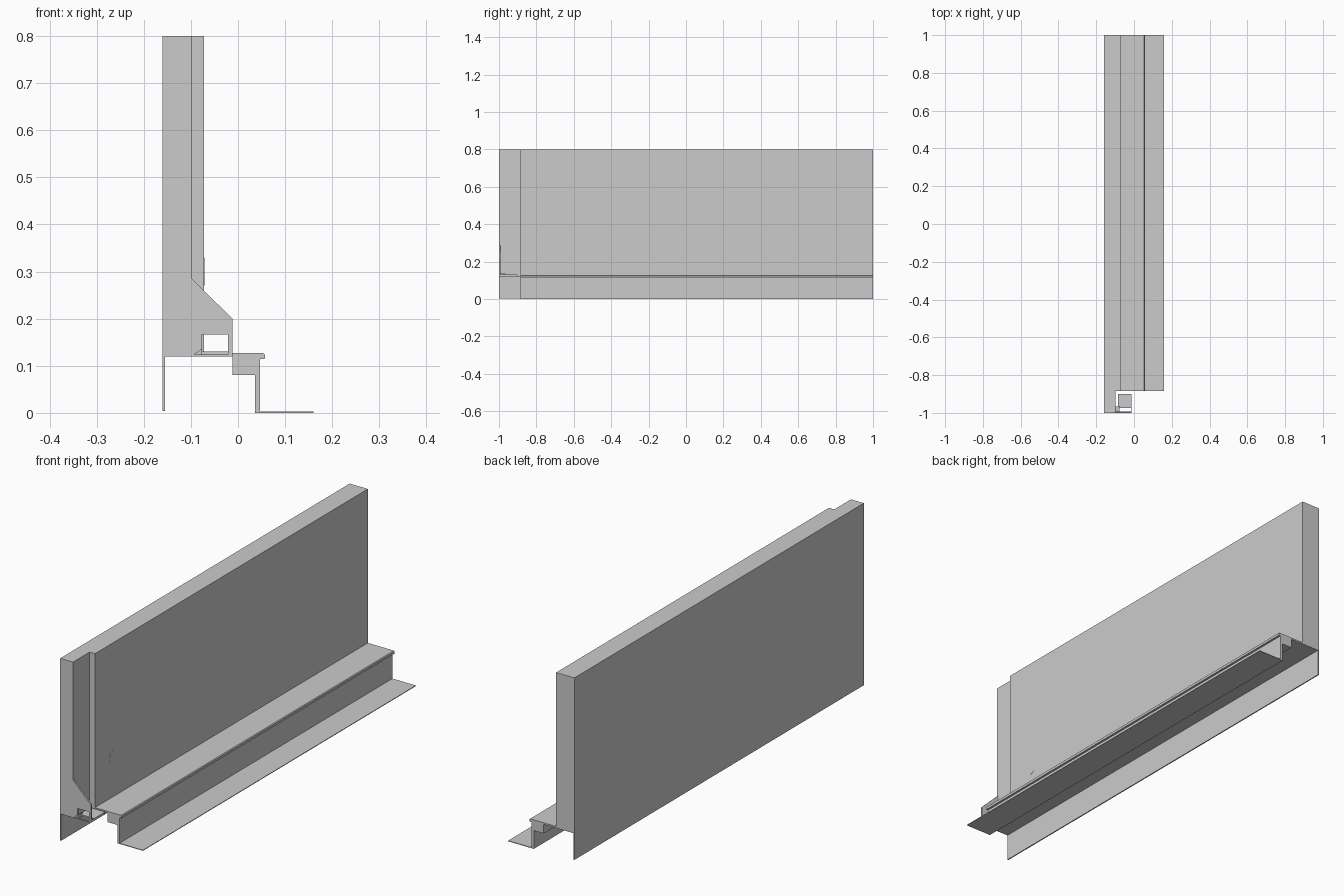
import bpy, bmesh, math

if "Cube" in bpy.data.objects:
    bpy.data.objects.remove(bpy.data.objects["Cube"])

Y0, Y1, YP = -1.0, 1.0, -0.885


def extrude(name, pts, y0, y1):
    """Extrude an x/z outline along y."""
    bm = bmesh.new()
    face = bm.faces.new([bm.verts.new((x, y0, z)) for x, z in pts])
    res = bmesh.ops.extrude_face_region(bm, geom=[face])
    verts = [g for g in res["geom"] if isinstance(g, bmesh.types.BMVert)]
    bmesh.ops.translate(bm, verts=verts, vec=(0, y1 - y0, 0))
    bmesh.ops.recalc_face_normals(bm, faces=bm.faces)
    mesh = bpy.data.meshes.new(name)
    bm.to_mesh(mesh)
    bm.free()
    ob = bpy.data.objects.new(name, mesh)
    bpy.context.collection.objects.link(ob)
    return ob


def box(name, x0, x1, y0, y1, z0, z1):
    return extrude(name, [(x0, z0), (x1, z0), (x1, z1), (x0, z1)], y0, y1)


# Wall: full-length back slab and shorter front panel
box("back_slab", -0.16, -0.098, Y0, Y1, 0.12, 0.8)
box("front_panel", -0.098, -0.072, YP, Y1, 0.12, 0.8)

# Thin skirt hanging below the back of the wall
box("back_skirt", -0.16, -0.155, Y0, Y1, 0.004, 0.12)

# Sill with a rounded lip, stepped block, upright leg and flat foot
extrude("sill", [
    (-0.072, 0.12), (-0.012, 0.12), (-0.012, 0.08), (0.036, 0.08),
    (0.036, 0.0), (0.16, 0.0), (0.16, 0.003), (0.047, 0.003),
    (0.047, 0.114), (0.056, 0.114), (0.057, 0.116), (0.057, 0.124),
    (0.054, 0.127), (-0.072, 0.127)], YP, Y1)

# Thin end bracket with a rectangular opening
extrude("end_bracket", [
    (-0.098, 0.12), (-0.098, 0.285), (-0.012, 0.2), (-0.012, 0.12),
    (-0.021, 0.12), (-0.021, 0.166), (-0.076, 0.166), (-0.076, 0.136)],
    Y0, -0.993)

# Bracket tongue and its side tabs
box("bracket_tongue", -0.085, -0.016, -0.975, -0.9, 0.124, 0.13)
extrude("left_tab", [(-0.098, 0.12), (-0.076, 0.12), (-0.076, 0.136)],
        -0.993, -0.965)
box("right_tab", -0.016, -0.012, -0.993, -0.9, 0.12, 0.13)
box("bracket_edge", -0.098, -0.012, Y0, -0.993, 0.12, 0.124)

# Round plug set almost flush in the front panel
bpy.ops.mesh.primitive_cylinder_add(vertices=24, radius=0.03, depth=0.02,
                                    location=(-0.0815, -0.755, 0.3),
                                    rotation=(0, math.pi / 2, 0))
bpy.context.object.name = "round_plug"
bpy.ops.object.shade_smooth_by_angle()
